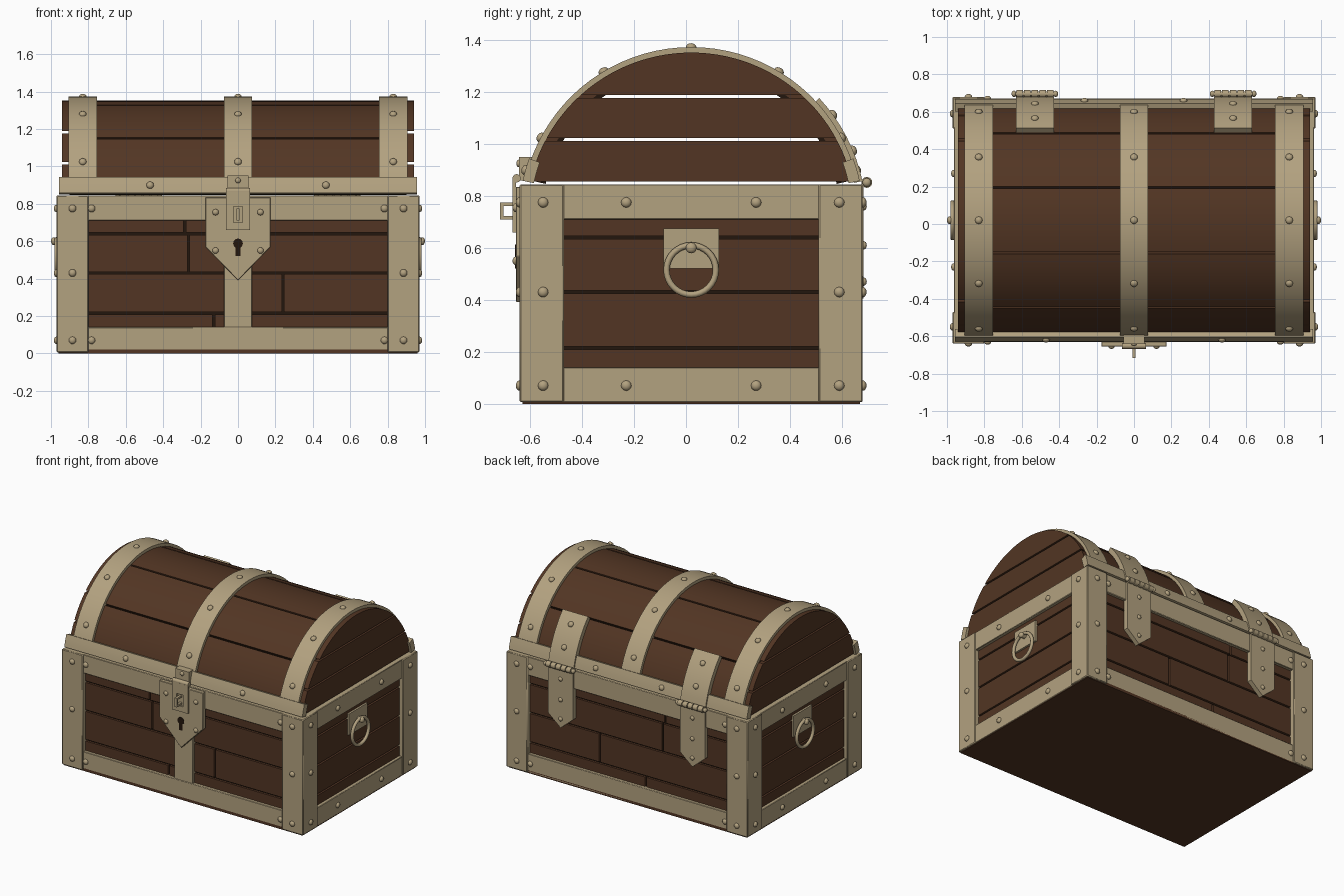
import bpy, bmesh
from math import sin, cos, acos, radians, pi
from mathutils import Vector, Matrix

if "Cube" in bpy.data.objects:
    bpy.data.objects.remove(bpy.data.objects["Cube"])

CY = 0.02            # depth centre of the chest
CZ, R = 0.717, 0.635  # lid arc centre height and wood radius
HX, HY = 0.97, 0.66  # half size over the corner posts
TOP = 0.845


def material(name, rgb, rough):
    m = bpy.data.materials.new(name)
    m.use_nodes = True
    m.diffuse_color = (*rgb, 1)
    b = m.node_tree.nodes["Principled BSDF"]
    b.inputs["Base Color"].default_value = (*rgb, 1)
    b.inputs["Roughness"].default_value = rough
    return m


WOOD = material("brown wood", (0.085, 0.036, 0.017), 0.8)
DARK = material("dark gap", (0.016, 0.008, 0.004), 0.9)
METAL = material("tan metal", (0.45, 0.36, 0.215), 0.6)


def finish(name, bm, mat, bevel=0.0):
    bmesh.ops.recalc_face_normals(bm, faces=bm.faces)
    me = bpy.data.meshes.new(name)
    bm.to_mesh(me)
    bm.free()
    ob = bpy.data.objects.new(name, me)
    bpy.context.collection.objects.link(ob)
    me.materials.append(mat)
    bpy.ops.object.select_all(action="DESELECT")
    ob.select_set(True)
    bpy.context.view_layer.objects.active = ob
    bpy.ops.object.shade_smooth_by_angle(angle=radians(35))
    if bevel:
        mod = ob.modifiers.new("edge", "BEVEL")
        mod.width, mod.segments, mod.limit_method = bevel, 1, "ANGLE"
        mod.angle_limit = radians(40)
    return ob


def prism(bm, pts, vec):
    a = [bm.verts.new(p) for p in pts]
    b = [bm.verts.new(Vector(p) + Vector(vec)) for p in pts]
    bm.faces.new(a)
    bm.faces.new(b[::-1])
    for i in range(len(a)):
        j = (i + 1) % len(a)
        bm.faces.new((a[i], b[i], b[j], a[j]))


def box(bm, x, y, z):
    prism(bm, [(x[0], y[0], z[0]), (x[1], y[0], z[0]), (x[1], y[1], z[0]), (x[0], y[1], z[0])],
          (0, 0, z[1] - z[0]))


def on_arc(r, a, x=0):
    return Vector((x, CY + r * sin(a), CZ + r * cos(a)))


def arc(bm, r, deg, x):
    a0, a1 = map(radians, deg)
    n = max(3, round(abs(deg[1] - deg[0]) / 4))
    angs = [a0 + (a1 - a0) * i / n for i in range(n + 1)]
    prism(bm, [on_arc(r[1], a, x[0]) for a in angs] + [on_arc(r[0], a, x[0]) for a in angs[::-1]],
          (x[1] - x[0], 0, 0))


def rod(bm, x, y, z, r, length):
    m = Matrix.Translation((x, y, z)) @ Matrix.Rotation(pi / 2, 4, "Y")
    bmesh.ops.create_cone(bm, cap_ends=True, segments=16, radius1=r, radius2=r, depth=length, matrix=m)


studs = bmesh.new()


def stud(p, normal, r=0.02):
    m = Matrix.Translation(p) @ Vector(normal).to_track_quat("Z", "Y").to_matrix().to_4x4()
    bmesh.ops.create_uvsphere(studs, u_segments=12, v_segments=8, radius=r,
                              matrix=m @ Matrix.Diagonal((1, 1, 0.75, 1)))


def arc_stud(r, deg, x):
    a = radians(deg)
    stud(on_arc(r, a, x), (0, sin(a), cos(a)))


# Body core and base
bm = bmesh.new()
box(bm, (-0.925, 0.925), (CY - 0.612, CY + 0.612), (0.01, TOP))
finish("body_core", bm, DARK)
bm = bmesh.new()
box(bm, (-0.96, 0.96), (CY - 0.65, CY + 0.65), (0, 0.02))
finish("base_board", bm, WOOD)

# Body planks: staggered joints on the long sides, plain on the ends
bm = bmesh.new()
rows = [(0.12, 0.215, -0.13), (0.215, 0.43, 0.24), (0.43, 0.64, -0.265), (0.64, 0.73, -0.285)]
g = 0.006
for z0, z1, joint in rows:
    z = (z0 + g, z1 - g)
    for s in (-1, 1):
        ys = sorted((CY + s * 0.6, CY + s * 0.628))
        box(bm, (-0.9, joint - g), ys, z)
        box(bm, (joint + g, 0.9), ys, z)
        box(bm, sorted((s * 0.91, s * 0.94)), (CY - 0.59, CY + 0.59), z)
finish("body_planks", bm, WOOD)

# Corner posts and rails
bm = bmesh.new()
for sx in (-1, 1):
    for sy in (-1, 1):
        prof = [(HX, HY), (0.80, HY), (0.80, 0.61), (0.92, 0.61), (0.92, 0.49), (HX, 0.49)]
        prism(bm, [(sx * x, CY + sy * y, 0.006) for x, y in prof], (0, 0, TOP - 0.006))
        for z in (0.07, 0.43, 0.775):
            stud((sx * 0.885, CY + sy * HY, z), (0, sy, 0))
            stud((sx * HX, CY + sy * 0.57, z), (sx, 0, 0))
finish("corner_posts", bm, METAL, 0.005)

bm = bmesh.new()
for z in ((0.006, 0.14), (0.71, TOP)):
    mid = 0.07 if z[0] < 0.1 else 0.775
    for s in (-1, 1):
        box(bm, (-0.81, 0.81), sorted((CY + s * 0.6, CY + s * 0.65)), z)
        box(bm, sorted((s * 0.91, s * 0.963)), (CY - 0.5, CY + 0.5), z)
        for t in (-1, 1):
            stud((t * 0.783, CY + s * 0.65, mid), (0, s, 0))
            stud((s * 0.963, CY + t * 0.25, mid), (s, 0, 0))
box(bm, (-0.075, 0.075), (CY - 0.647, CY - 0.6), (0.13, 0.72))
finish("rails_and_front_strap", bm, METAL, 0.003)

# Lid: lining, curved planks and end boards with open gaps
bm = bmesh.new()
arc(bm, (0.575, 0.597), (-77, 77), (-0.9, 0.9))
finish("lid_lining", bm, DARK)
bm = bmesh.new()
edges = [-77.5, -47, -16, 16, 47, 77.5]
for a, b in zip(edges, edges[1:]):
    arc(bm, (0.595, R), (a + 0.5, b - 0.5), (-0.905, 0.905))
finish("lid_planks", bm, WOOD)
bm = bmesh.new()
for z0, z1 in ((0.855, 1.011), (1.023, 1.177), (1.189, CZ + R - 0.0005)):
    a0, a1 = (acos((z - CZ) / R) for z in (z0, z1))
    angs = [a0 + (a1 - a0) * i / 12 for i in range(13)]
    for x in (-0.94, 0.9):
        prism(bm, [on_arc(R, a, x) for a in angs] + [on_arc(R, -a, x) for a in angs[::-1]], (0.04, 0, 0))
finish("lid_end_boards", bm, WOOD)

# Lid bands and rims
bm = bmesh.new()
for x in (-0.83, 0, 0.83):
    arc(bm, (0.62, 0.656), (-76, 76), (x - 0.075, x + 0.075))
    for a in (-62, -31, 0, 31, 62):
        arc_stud(0.656, a, x)
finish("lid_bands", bm, METAL)
bm = bmesh.new()
for s in (-1, 1):
    arc(bm, (0.62, 0.664), (s * 70, s * 77.7), (-0.957, 0.957))
    for t in (-1, 1):
        arc_stud(0.664, s * 74, t * (0.47 if s < 0 else 0.265))
finish("lid_rims", bm, METAL)

# Lock plate, keyhole, hasp and staple
bm = bmesh.new()
shield = [(-0.175, 0.835), (0.175, 0.835), (0.175, 0.57), (0, 0.39), (-0.175, 0.57)]
prism(bm, [(x, -0.655, z) for x, z in shield], (0, 0.035, 0))
for s in (-1, 1):
    for z in (0.755, 0.55):
        stud((s * 0.12, -0.655, z), (0, -1, 0), 0.017)
finish("lock_plate", bm, METAL, 0.003)

bm = bmesh.new()
hole = [(0.026 * cos(radians(a)), 0.588 + 0.026 * sin(radians(a))) for a in range(-60, 241, 20)]
hole += [(-0.014, 0.52), (0.014, 0.52)]
prism(bm, [(x, -0.658, z) for x, z in hole], (0, 0.005, 0))
finish("keyhole", bm, DARK)

bm = bmesh.new()
hy = (-0.668, -0.654)
box(bm, (-0.065, 0.065), hy, (0.785, 0.865))
box(bm, (-0.065, 0.065), hy, (0.66, 0.7))
for s in (-1, 1):
    box(bm, sorted((s * 0.025, s * 0.065)), hy, (0.7, 0.785))
box(bm, (-0.055, 0.055), (-0.642, -0.59), (0.86, 0.95))
rod(bm, 0, -0.652, 0.868, 0.016, 0.13)
stud((0, -0.642, 0.925), (0, -1, 0), 0.015)
finish("hasp", bm, METAL)
bm = bmesh.new()
side = [(-0.65, 0.775), (-0.716, 0.775), (-0.716, 0.71), (-0.65, 0.71),
        (-0.65, 0.723), (-0.703, 0.723), (-0.703, 0.762), (-0.65, 0.762)]
prism(bm, [(-0.009, y, z) for y, z in side], (0.018, 0, 0))
finish("staple", bm, METAL)

# Back hinges
bm = bmesh.new()
for c in (-0.53, 0.53):
    leaf = [(-0.1, 0.84), (0.1, 0.84), (0.1, 0.49), (0, 0.405), (-0.1, 0.49)]
    prism(bm, [(c + x, 0.65, z) for x, z in leaf], (0, 0.034, 0))
    arc(bm, (0.64, 0.674), (47, 78), (c - 0.102, c + 0.102))
    for i in range(5):
        rod(bm, c + (i - 2) * 0.041, 0.696, 0.852, 0.021, 0.035)
    rod(bm, c, 0.696, 0.852, 0.013, 0.225)
    for s in (-1, 1):
        stud((c + s * 0.112, 0.696, 0.852), (s, 0, 0), 0.017)
    for z in (0.76, 0.61, 0.47):
        stud((c, 0.684, z), (0, 1, 0), 0.016)
    for a in (54, 67.5):
        arc_stud(0.674, a, c)
finish("hinges", bm, METAL)

# End handles: plate, knob and hanging ring
bm = bmesh.new()
for s in (-1, 1):
    box(bm, sorted((s * 0.93, s * 0.954)), (CY - 0.107, CY + 0.107), (0.52, 0.675))
    rod(bm, s * 0.965, CY, 0.6, 0.018, 0.04)
    stud((s * 0.984, CY, 0.6), (s, 0, 0), 0.021)
finish("handle_plates", bm, METAL)
for s, label in ((-1, "right"), (1, "left")):
    bpy.ops.mesh.primitive_torus_add(location=(s * 0.971, CY, 0.515), rotation=(0, pi / 2, 0),
                                     major_radius=0.095, minor_radius=0.012,
                                     major_segments=32, minor_segments=10)
    ring = bpy.context.object
    ring.name = label + "_handle_ring"
    ring.data.materials.append(METAL)
    bpy.ops.object.shade_smooth()

finish("studs", studs, METAL)
